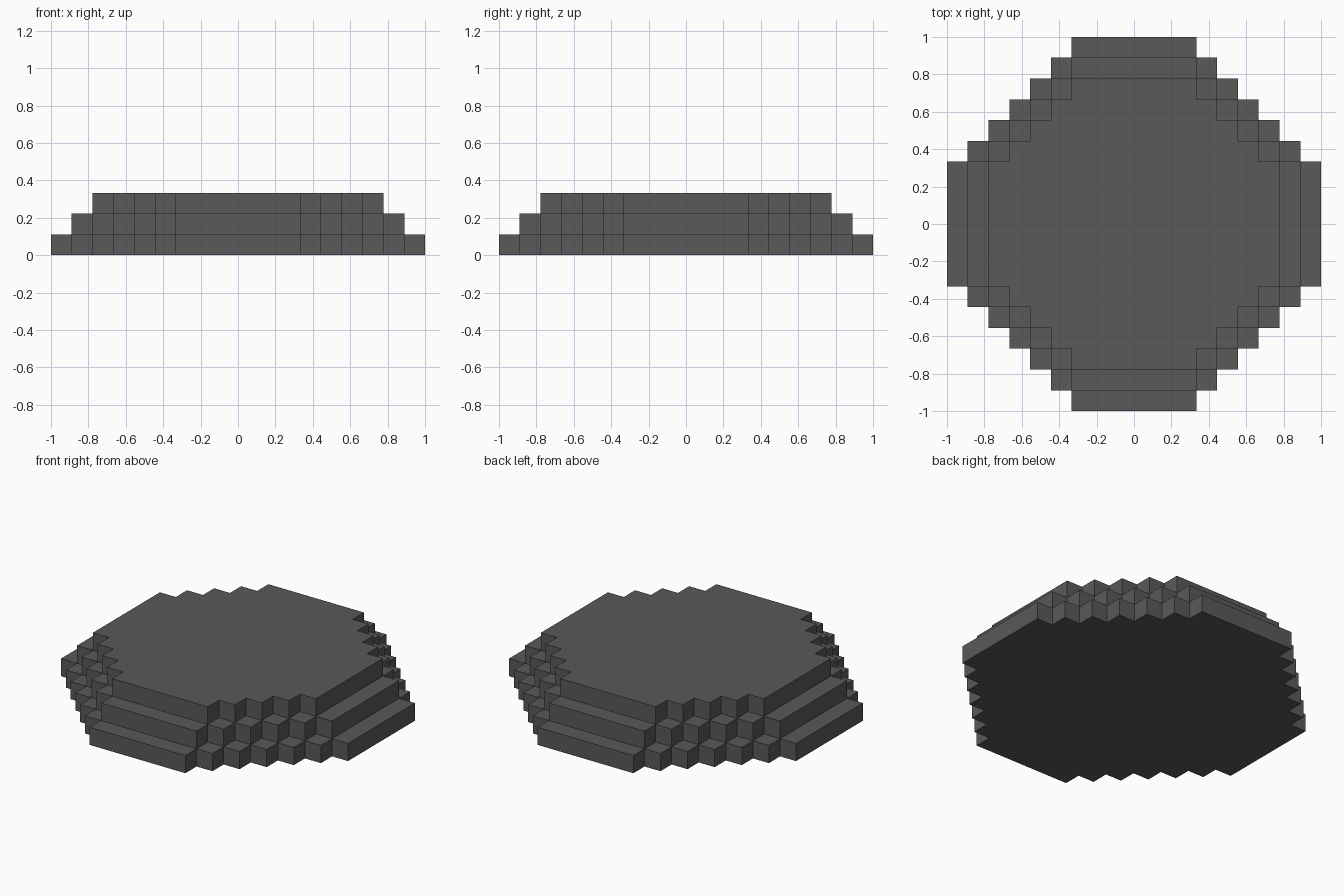
import bpy
import bmesh

cube = bpy.data.objects.get("Cube")
if cube:
    bpy.data.objects.remove(cube, do_unlink=True)

UNIT = 1 / 9   # edge length of one block
FLAT = 3       # half width of each straight side, in blocks

grey = bpy.data.materials.new("dark grey")
grey.use_nodes = True
colour = (0.1, 0.1, 0.1, 1)
grey.diffuse_color = colour
grey.node_tree.nodes["Principled BSDF"].inputs["Base Color"].default_value = colour


def stepped_outline(radius):
    """Counter-clockwise outline of a disc with staircase corners, in blocks."""
    quarter = []
    for x in range(radius, FLAT - 1, -1):
        y = FLAT + radius - x
        quarter += [(x, y - 1), (x, y)] if x < radius else [(x, y)]
    outline = []
    for _ in range(4):
        outline += quarter
        quarter = [(-y, x) for x, y in quarter]
    return outline


def add_tier(name, radius, level):
    """One block-high slab cut to the stepped outline."""
    bm = bmesh.new()
    verts = [bm.verts.new((x * UNIT, y * UNIT, level * UNIT))
             for x, y in stepped_outline(radius)]
    base = bm.faces.new(verts)
    top = bmesh.ops.extrude_face_region(bm, geom=[base], use_keep_orig=True)
    raised = [v for v in top["geom"] if isinstance(v, bmesh.types.BMVert)]
    bmesh.ops.translate(bm, verts=raised, vec=(0, 0, UNIT))
    bmesh.ops.recalc_face_normals(bm, faces=bm.faces)
    mesh = bpy.data.meshes.new(name)
    bm.to_mesh(mesh)
    bm.free()
    mesh.materials.append(grey)
    obj = bpy.data.objects.new(name, mesh)
    bpy.context.collection.objects.link(obj)


# Three tiers, each one block smaller than the one below
for level, name in enumerate(("bottom_tier", "middle_tier", "top_tier")):
    add_tier(name, 9 - level, level)
